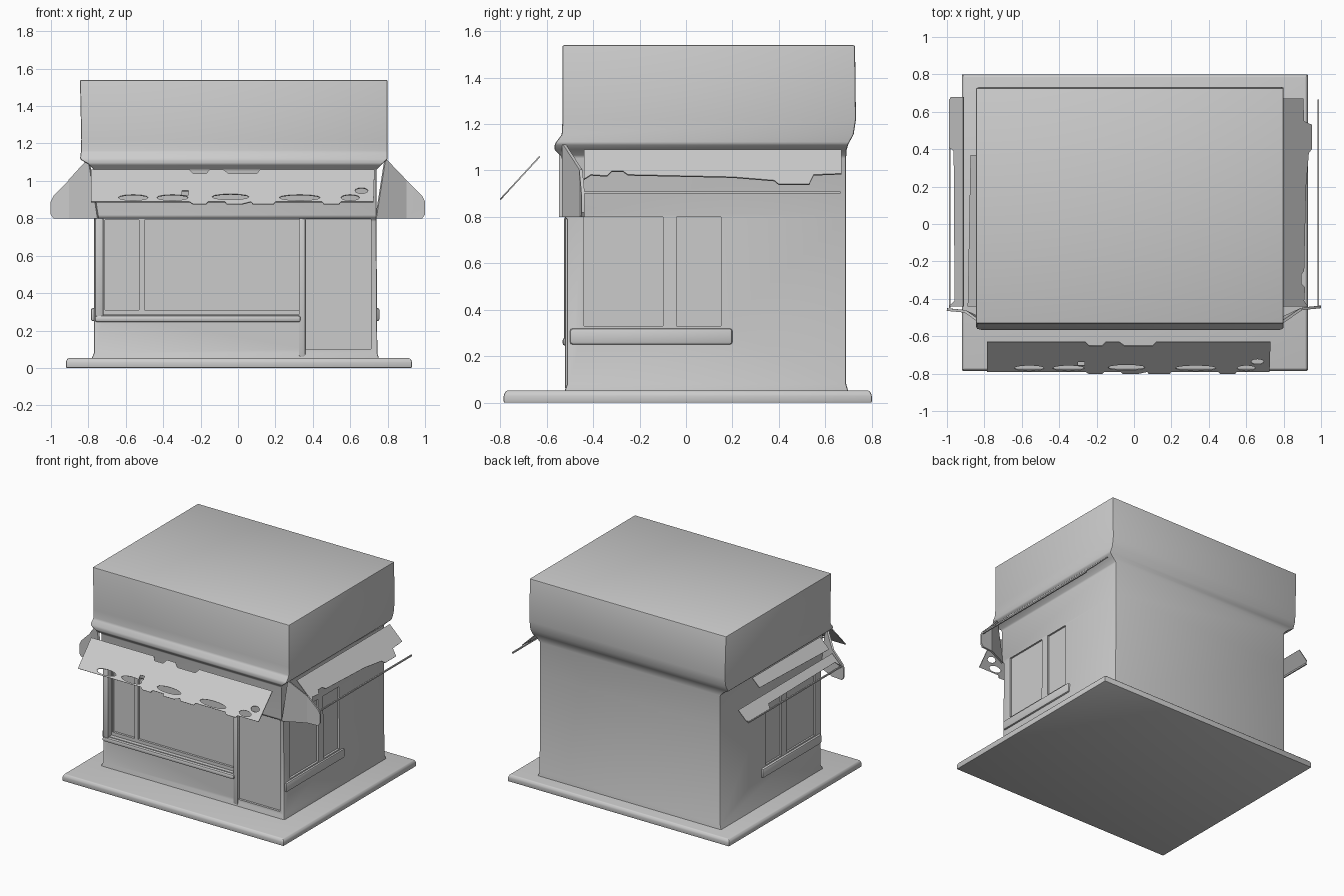
import bpy, bmesh, math
from mathutils import Matrix, Vector

if "Cube" in bpy.data.objects:
    bpy.data.objects.remove(bpy.data.objects["Cube"])


def finish(name, bm, bevel=0.0):
    bmesh.ops.recalc_face_normals(bm, faces=bm.faces[:])
    me = bpy.data.meshes.new(name)
    bm.to_mesh(me)
    bm.free()
    ob = bpy.data.objects.new(name, me)
    bpy.context.collection.objects.link(ob)
    bpy.ops.object.select_all(action='DESELECT')
    ob.select_set(True)
    bpy.context.view_layer.objects.active = ob
    if bevel:
        m = ob.modifiers.new("bevel", 'BEVEL')
        m.width, m.segments, m.limit_method = bevel, 2, 'ANGLE'
        bpy.ops.object.modifier_apply(modifier=m.name)
    bpy.ops.object.shade_smooth_by_angle(angle=math.radians(30))
    return ob


def loft(name, rings, bevel=0.0):
    """Stack of rectangles (x0, x1, y0, y1, z), capped at both ends."""
    bm = bmesh.new()
    loops = [[bm.verts.new((x, y, z)) for x, y in ((a, c), (b, c), (b, d), (a, d))]
             for a, b, c, d, z in rings]
    for lo, hi in zip(loops, loops[1:]):
        for i in range(4):
            j = (i + 1) % 4
            bm.faces.new((lo[i], lo[j], hi[j], hi[i]))
    bm.faces.new(loops[0])
    bm.faces.new(loops[-1])
    return finish(name, bm, bevel)


def box(name, x0, x1, y0, y1, z0, z1, bevel=0.0):
    return loft(name, [(x0, x1, y0, y1, z0), (x0, x1, y0, y1, z1)], bevel)


def sheet(name, pts, thick=0.006):
    """Thin plate from an outline of 3D points."""
    bm = bmesh.new()
    f = bm.faces.new([bm.verts.new(p) for p in pts])
    f.normal_update()
    n = f.normal.copy()
    r = bmesh.ops.extrude_face_region(bm, geom=[f])
    bmesh.ops.translate(bm, vec=-n * thick,
                        verts=[v for v in r["geom"] if isinstance(v, bmesh.types.BMVert)])
    bmesh.ops.triangulate(bm, faces=[g for g in bm.faces if len(g.verts) > 4])
    return finish(name, bm)


def cut(target, *limits):
    c = box("cutter", *limits)
    c.hide_render = True
    m = target.modifiers.new("cut", 'BOOLEAN')
    m.operation, m.solver, m.object = 'DIFFERENCE', 'EXACT', c
    bpy.context.view_layer.objects.active = target
    bpy.ops.object.modifier_apply(modifier=m.name)
    bpy.data.objects.remove(c)


# Ground slab
loft("base_slab", [(-.92, .93, -.785, .80, 0), (-.92, .93, -.785, .80, .035),
                   (-.91, .92, -.775, .79, .052)], .006)

# Walls flowing into the flared parapet
walls = loft("walls_and_parapet", [
    (-.785, .755, -.525, .70, .045), (-.77, .745, -.512, .69, .08),
    (-.77, .74, -.512, .69, .79), (-.77, .74, -.535, .69, .81),
    (-.77, .74, -.535, .69, 1.06), (-.80, .77, -.568, .692, 1.09),
    (-.845, .80, -.565, .70, 1.115), (-.84, .80, -.535, .722, 1.155),
    (-.838, .80, -.532, .732, 1.22), (-.845, .80, -.532, .728, 1.54)], .008)

# Shop window panes, doorway and shallow side panes
cut(walls, -.72, .345, -.7, -.482, .285, .80)
cut(walls, -.71, -.53, -.6, -.465, .31, .79)
cut(walls, -.50, .335, -.6, -.465, .31, .79)
cut(walls, .36, .71, -.7, -.495, .10, .795)
for xa, xb in ((.727, .9), (-.9, -.757)):
    cut(walls, xa, xb, -.44, -.10, .33, .80)
    cut(walls, xa, xb, -.04, .15, .33, .80)
bpy.ops.object.select_all(action='DESELECT')
walls.select_set(True)
bpy.context.view_layer.objects.active = walls
bpy.ops.object.shade_smooth_by_angle(angle=math.radians(30))

# Sills and window post
box("front_sill", -.765, .335, -.532, -.47, .245, .28, .012)
box("front_window_edge", .325, .36, -.522, -.47, .06, .80, .008)
box("corner_post", -.765, -.72, -.525, -.47, .27, .80, .008)
for side, xa, xb in (("right", .72, .757), ("left", -.787, -.75)):
    box(side + "_sill", xa, xb, -.50, .20, .25, .32, .012)

# Side awnings: front cheek plate and lower rail
for side, s in (("right", 1), ("left", -1)):
    k = .005 * (s < 0)
    sheet(side + "_awning_cheek", [(s * (.74 + k), -.535, .80), (s * .90, -.46, .80),
                                   (s * .90, -.46, 1.005), (s * (.79 + k), -.535, 1.12)], .014)
    sheet(side + "_awning_cheek_tip", [(s * .90, -.46, .80), (s * .985, -.452, .80), (s * 1.0, -.45, .82),
                                       (s * 1.0, -.45, .89), (s * .985, -.452, .92), (s * .90, -.46, 1.005)], .014)
    box(side + "_awning_rail", s * .985 - .005, s * .985 + .005, -.45, .665, .900, .910)


def slope(s, y, x):
    """Point on the side awning plane at distance x from the centre."""
    return (s * x, y, 1.09 - (x - .80) * 0.98)


# Torn cloth of the side awnings
right_edge = [(-.44, .80), (-.44, .93), (-.41, .91), (-.34, .915), (-.32, .895), (-.27, .895),
              (-.25, .91), (.20, .92), (.38, .935), (.40, .952), (.53, .952),
              (.55, .91), (.67, .905), (.67, .80)]
sheet("right_awning_cloth", [slope(1, y, x) for y, x in right_edge])
left_edge = [(-.44, .91), (-.44, .985), (-.41, .955), (.39, .96), (.41, .985),
             (.66, .985), (.68, .975), (.68, .91)]
sheet("left_awning_cloth", [slope(-1, y, x) for y, x in left_edge])
sheet("left_awning_upper_strip", [slope(-1, y, x) for y, x in
                                  ((-.44, .81), (-.44, .885), (.37, .87), (.37, .81))])

# Front awning: torn outline with holes, laid on a slope (v runs down the slope)
top, low = Vector((0, -.63, 1.06)), Vector((0, -.80, .875))
length = (low - top).length
outline = [(-.785, 0), (-.26, 0), (-.24, .03), (-.17, .03), (-.15, 0), (-.08, 0), (-.05, .03),
           (.10, .03), (.12, 0), (.73, 0), (.725, .235), (.55, .235), (.54, length), (.46, length),
           (.45, .235), (.20, .235), (.19, length), (.08, length), (.07, .235), (.02, length),
           (-.06, length), (-.07, .235), (-.16, .235), (-.17, length), (-.24, length), (-.26, .235),
           (-.785, .235)]
holes = [(-.56, .205, .08), (-.35, .205, .085), (-.04, .20, .10), (.33, .205, .11),
         (.60, .205, .05), (.66, .155, .035)]
cu = bpy.data.curves.new("front_awning_cloth", 'CURVE')
cu.dimensions, cu.fill_mode, cu.extrude = '2D', 'BOTH', .003


def spline(pts):
    sp = cu.splines.new('POLY')
    sp.points.add(len(pts) - 1)
    for p, (x, v) in zip(sp.points, pts):
        p.co = (x, v, 0, 1)
    sp.use_cyclic_u = True


spline(outline)
for x, v, r in holes:
    spline([(x + r * math.cos(a), v + .021 * math.sin(a))
            for a in (i * math.tau / 12 for i in range(12))])
spline([(-.30, .155), (-.265, .155), (-.265, .185), (-.30, .185)])
awning = bpy.data.objects.new("front_awning_cloth", cu)
bpy.context.collection.objects.link(awning)
d = (low - top).normalized()
n = Vector((1, 0, 0)).cross(d)
awning.matrix_world = Matrix.Translation(top) @ Matrix((Vector((1, 0, 0)), d, n)).transposed().to_4x4()
bpy.ops.object.select_all(action='DESELECT')
awning.select_set(True)
bpy.context.view_layer.objects.active = awning
bpy.ops.object.convert(target='MESH')
